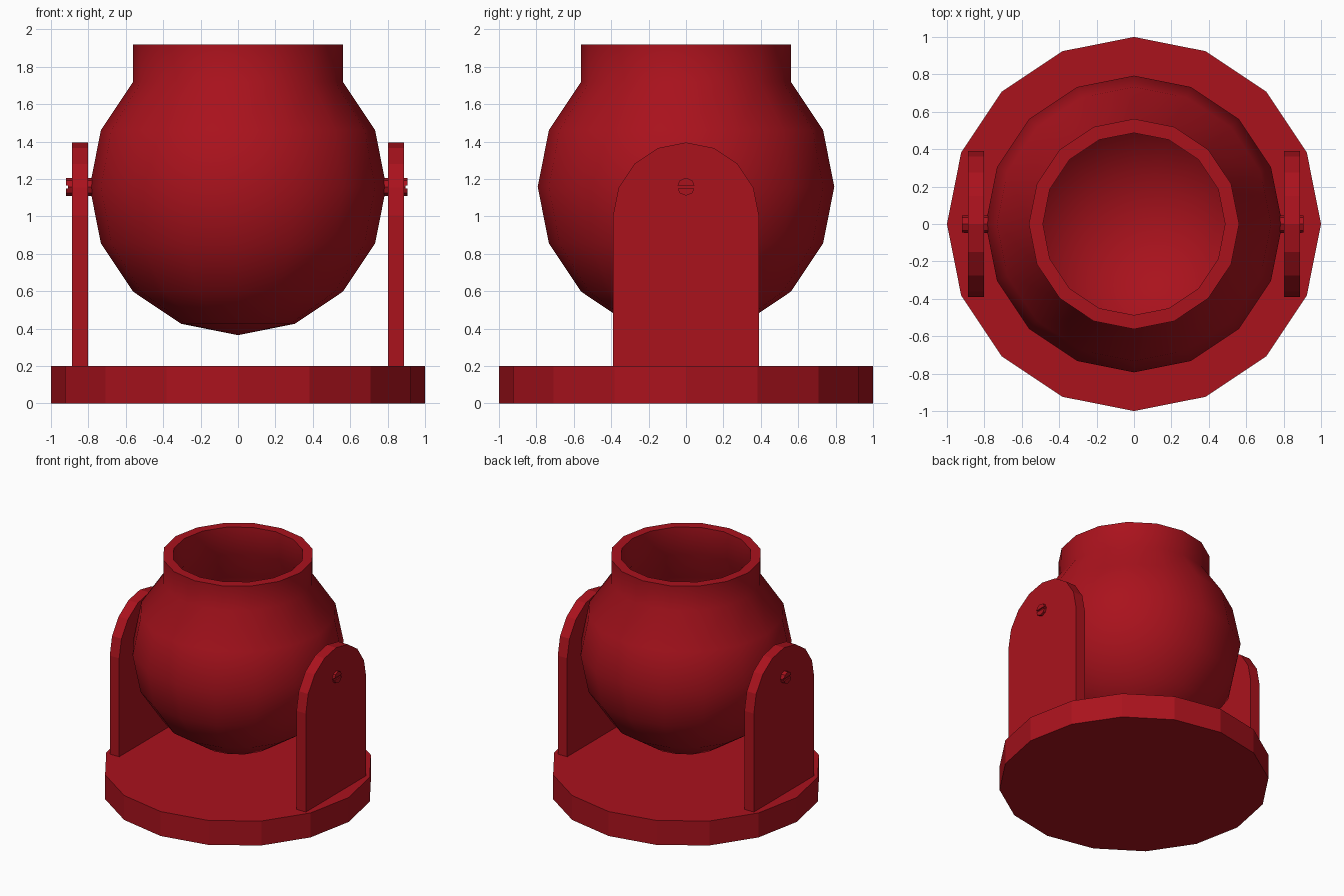
import bpy, bmesh
from math import sin, cos, pi, radians
from mathutils import Matrix, Vector

if "Cube" in bpy.data.objects:
    bpy.data.objects.remove(bpy.data.objects["Cube"])

red = bpy.data.materials.new("red_paint")
red.diffuse_color = (0.40, 0.006, 0.012, 1)
red.use_nodes = True
red.node_tree.nodes["Principled BSDF"].inputs["Base Color"].default_value = red.diffuse_color

BALL_Z, BALL_R, WALL = 1.158, 0.793, 0.08


def make_object(name, bm):
    bmesh.ops.recalc_face_normals(bm, faces=bm.faces)
    mesh = bpy.data.meshes.new(name)
    bm.to_mesh(mesh)
    bm.free()
    mesh.materials.append(red)
    obj = bpy.data.objects.new(name, mesh)
    bpy.context.collection.objects.link(obj)
    return obj


def cylinder(name, radius, depth, sides, matrix):
    bm = bmesh.new()
    bmesh.ops.create_cone(bm, cap_ends=True, segments=sides, radius1=radius,
                          radius2=radius, depth=depth, matrix=matrix)
    return make_object(name, bm)


def sphere_arc(radius, steps):
    # Profile points from the bottom pole upwards
    return [(radius * sin(i * pi / 8), BALL_Z - radius * cos(i * pi / 8)) for i in range(steps)]


# Round base plate
cylinder("base_plate", 1.0, 0.2, 16, Matrix.Translation((0, 0, 0.1)))

# Hollow ball with open neck, lathed from outer and inner profile
outer = sphere_arc(BALL_R, 7) + [(0.562, 1.92)]
inner = sphere_arc(BALL_R - WALL, 6) + [(0.487, 1.695), (0.487, 1.92)]
profile = outer + inner[::-1]
bm = bmesh.new()
verts = [bm.verts.new((r, 0, z)) for r, z in profile]
edges = [bm.edges.new(pair) for pair in zip(verts, verts[1:])]
bmesh.ops.spin(bm, geom=verts + edges, cent=(0, 0, 0), axis=(0, 0, 1),
               angle=2 * pi, steps=16, use_merge=False)
bmesh.ops.remove_doubles(bm, verts=bm.verts, dist=0.001)
ball = make_object("ball_pot", bm)
bpy.context.view_layer.objects.active = ball
ball.select_set(True)
bpy.ops.object.shade_smooth_by_angle(angle=radians(45))
ball.select_set(False)

for side, name, tip in ((-1, "left", 0.92), (1, "right", 0.906)):
    # Upright bracket with rounded top
    bm = bmesh.new()
    outline = [(-0.39, 0.2), (0.39, 0.2)]
    outline += [(0.39 * cos(i * pi / 8), 1.005 + 0.39 * sin(i * pi / 8)) for i in range(9)]
    face = bm.faces.new([bm.verts.new((side * 0.802, y, z)) for y, z in outline])
    ext = bmesh.ops.extrude_face_region(bm, geom=[face], use_keep_orig=True)
    moved = [v for v in ext["geom"] if isinstance(v, bmesh.types.BMVert)]
    bmesh.ops.translate(bm, verts=moved, vec=Vector((side * 0.085, 0, 0)))
    make_object(name + "_bracket", bm)

    # Pivot pin with a screwdriver slot in its end
    root = 0.76
    turn = Matrix.Rotation(pi / 2, 4, 'Y')
    pin = cylinder(name + "_pivot_pin", 0.048, tip - root, 8,
                   Matrix.Translation((side * (tip + root) / 2, 0, BALL_Z)) @ turn)
    bm = bmesh.new()
    bmesh.ops.create_cube(bm, size=1, matrix=Matrix.Translation((side * tip, 0, BALL_Z))
                          @ Matrix.Diagonal((0.022, 0.2, 0.016, 1)))
    cutter = make_object(name + "_slot_cutter", bm)
    cutter.hide_render = True
    cutter.hide_set(True)
    cut = pin.modifiers.new("slot", 'BOOLEAN')
    cut.operation = 'DIFFERENCE'
    cut.object = cutter
    cut.solver = 'EXACT'
